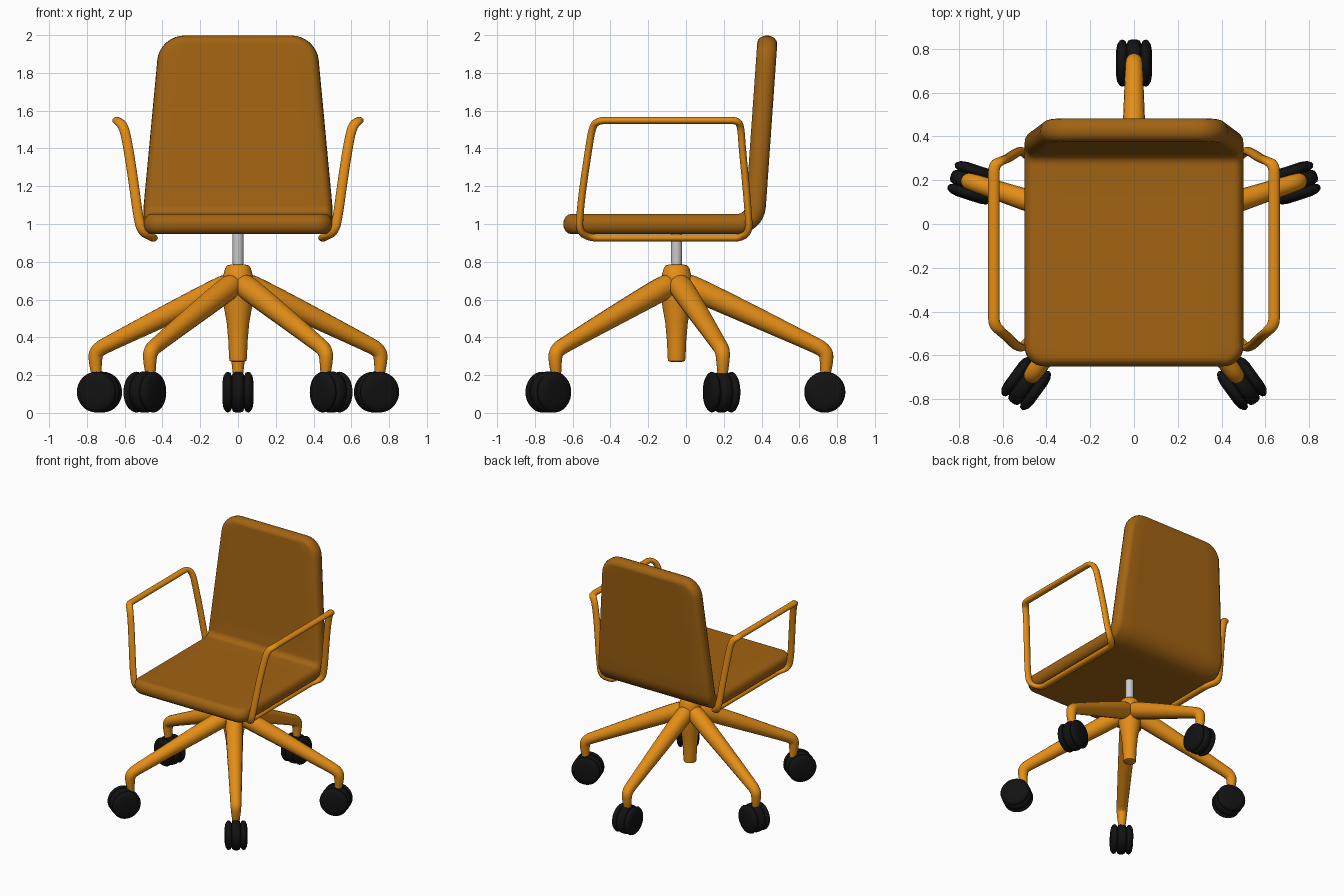
import bpy, math
from mathutils import Vector
from math import sin, cos, pi

if "Cube" in bpy.data.objects:
    bpy.data.objects.remove(bpy.data.objects["Cube"])


def material(name, rgb):
    m = bpy.data.materials.new(name)
    m.diffuse_color = (*rgb, 1)
    m.use_nodes = True
    m.node_tree.nodes["Principled BSDF"].inputs["Base Color"].default_value = m.diffuse_color
    return m


FABRIC = material("fabric", (0.36, 0.125, 0.006))
FRAME = material("frame", (0.78, 0.27, 0.008))
BLACK = material("black_plastic", (0.006, 0.006, 0.006))
CY = -0.05  # y of the swivel axis


def make(name, verts, faces, mat=None, angle=50):
    me = bpy.data.meshes.new(name)
    me.from_pydata([tuple(v) for v in verts], [], faces)
    me.validate()
    ob = bpy.data.objects.new(name, me)
    bpy.context.collection.objects.link(ob)
    if mat:
        me.materials.append(mat)
    bpy.ops.object.select_all(action='DESELECT')
    bpy.context.view_layer.objects.active = ob
    ob.select_set(True)
    bpy.ops.object.mode_set(mode='EDIT')
    bpy.ops.mesh.select_all(action='SELECT')
    bpy.ops.mesh.remove_doubles(threshold=1e-5)
    bpy.ops.mesh.normals_make_consistent(inside=False)
    bpy.ops.object.mode_set(mode='OBJECT')
    bpy.ops.object.shade_smooth_by_angle(angle=math.radians(angle))
    return ob


def lathe(name, profile, mat=None, n=32):
    """Revolve (radius, height) points about local z."""
    verts = [(r * cos(2 * pi * k / n), r * sin(2 * pi * k / n), z)
             for r, z in profile for k in range(n)]
    m = len(profile)
    faces = [(i * n + k, i * n + (k + 1) % n, (i + 1) * n + (k + 1) % n, (i + 1) * n + k)
             for i in range(m - 1) for k in range(n)]
    faces += [tuple(range(n))[::-1], tuple(range((m - 1) * n, m * n))]
    return make(name, verts, faces, mat)


def chaikin(pts, closed, times=3):
    """Round the corners of a path by cutting them."""
    for _ in range(times):
        new = [] if closed else [pts[0]]
        for i in range(len(pts) if closed else len(pts) - 1):
            a, b = pts[i], pts[(i + 1) % len(pts)]
            for t in (0.25, 0.75):
                new.append(tuple(p + (q - p) * t for p, q in zip(a, b)))
        if not closed:
            new.append(pts[-1])
        pts = new
    return pts


def sweep(name, pts, ref, closed, mat, n=16):
    """Elliptical tube along (x, y, z, a, b); a lies along ref."""
    pts = chaikin(pts, closed)
    m, verts = len(pts), []
    for i, p in enumerate(pts):
        prev = pts[i - 1] if closed or i else p
        nxt = pts[(i + 1) % m] if closed or i < m - 1 else p
        t = (Vector(nxt[:3]) - Vector(prev[:3])).normalized()
        u = (ref - t * ref.dot(t)).normalized()
        v = t.cross(u)
        for k in range(n):
            w = 2 * pi * k / n
            verts.append(Vector(p[:3]) + u * p[3] * cos(w) + v * p[4] * sin(w))
    faces = [(i * n + k, i * n + (k + 1) % n, ((i + 1) % m) * n + (k + 1) % n, ((i + 1) % m) * n + k)
             for i in range(m if closed else m - 1) for k in range(n)]
    if not closed:
        faces += [tuple(range(n))[::-1], tuple(range((m - 1) * n, m * n))]
    return make(name, verts, faces, mat)


# Seat and backrest: one padded L-shaped shell with rounded outline
SEAT, BEND, TURN = 0.92, 0.10, math.radians(86)
ARC = BEND * TURN
LENGTH = SEAT + ARC + 0.907


def shell_point(s, x, off):
    phi = min(max((s - SEAT) / BEND, 0), TURN)
    y = -0.65 + min(s, SEAT) + BEND * sin(phi)
    z = 1.0 + BEND * (1 - cos(phi))
    rest = max(s - SEAT - ARC, 0)
    return (x, y + rest * cos(phi) - off * sin(phi), z + rest * sin(phi) + off * cos(phi))


def half_width(s):
    return 0.5 - 0.085 * max(s - SEAT - ARC, 0) / 0.907


RF, RB, EDGE, HALF = 0.09, 0.13, 0.042, 0.053
rows = [(RF, -1, RF, i * pi / 16) for i in range(9)]
rows += [(RF + (SEAT - RF) * i / 6, 0, RF, pi / 2) for i in range(1, 7)]
rows += [(SEAT + ARC * i / 8, 0, RF, pi / 2) for i in range(1, 9)]
rows += [(SEAT + ARC + (0.907 - RB) * i / 6, 0, RB, pi / 2) for i in range(1, 6)]
rows += [(LENGTH - RB, 1, RB, pi / 2 - i * pi / 16) for i in range(9)]
NC, LAYERS = 9, 9
verts = []
for lay in range(LAYERS):
    th = -pi / 2 + pi * lay / (LAYERS - 1)
    inset, off = EDGE * (1 - cos(th)), HALF * sin(th)
    for sc, k, r, ang in rows:
        s = sc + k * (r - inset) * cos(ang)
        w = half_width(s) - r + (r - inset) * sin(ang)
        verts += [shell_point(s, w * (2 * j / (NC - 1) - 1), off) for j in range(NC)]
NR = len(rows)
grid = [(i * NC + j, i * NC + j + 1, (i + 1) * NC + j + 1, (i + 1) * NC + j)
        for i in range(NR - 1) for j in range(NC - 1)]
rim = ([j for j in range(NC)] + [i * NC + NC - 1 for i in range(1, NR)]
       + [(NR - 1) * NC + j for j in range(NC - 2, -1, -1)] + [i * NC for i in range(NR - 2, 0, -1)])
N = NR * NC
faces = [f[::-1] for f in grid] + [tuple(v + (LAYERS - 1) * N for v in f) for f in grid]
for lay in range(LAYERS - 1):
    for a, b in zip(rim, rim[1:] + rim[:1]):
        faces.append((a + lay * N, b + lay * N, b + (lay + 1) * N, a + (lay + 1) * N))
used = sorted({v for f in faces for v in f})
index = {v: i for i, v in enumerate(used)}
make("seat_and_backrest", [verts[v] for v in used],
     [tuple(index[v] for v in f) for f in faces], FABRIC)

# Armrest loops
ARM = [(.64, -.40, 1.548), (.64, .20, 1.548), (.64, .27, 1.548), (.605, .29, 1.52), (.58, .298, 1.4),
       (.55, .318, 1.2), (.53, .33, 1.05), (.51, .335, .96), (.45, .29, .926), (.45, .22, .926),
       (.45, -.42, .926), (.45, -.51, .926), (.51, -.565, .96), (.53, -.562, 1.05), (.55, -.545, 1.2),
       (.58, -.515, 1.4), (.605, -.495, 1.52), (.64, -.46, 1.548)]
for side, label in ((-1, "left"), (1, "right")):
    sweep("armrest_" + label, [(side * x, y, z, 0.026, 0.019) for x, y, z in ARM],
          Vector((1, 0, 0)), True, FRAME)

# Gas-lift post and hub
post = lathe("lift_post", [(0.024, 0.7), (0.03, 0.84), (0.03, 0.96)])
hub = lathe("hub", [(.03, .27), (.045, .275), (.048, .30), (.05, .37), (.06, .48), (.078, .58), (.085, .66),
                    (.083, .71), (.068, .765), (.058, .78), (.04, .785)], FRAME)
for ob in (post, hub):
    ob.location = (0, CY, 0)

# Five legs with casters
LEG = [(.03, .685, .03, .03), (.045, .68, .06, .06), (.10, .655, .065, .065), (.35, .54, .057, .057),
       (.70, .375, .043, .043), (.79, .33, .04, .04), (.795, .27, .035, .035), (.785, .18, .024, .024)]
HALF_CASTER = [(.055, -.082), (.085, -.077), (.102, -.066), (.108, -.055), (.103, -.041), (.088, -.034),
               (.088, -.032), (.102, -.027), (.109, -.012)]
CASTER = HALF_CASTER + [(r, -z) for r, z in HALF_CASTER[::-1]]
for i, reach in enumerate((0.785, 0.771, 0.839, 0.839, 0.771)):
    a = pi / 2 + i * 2 * pi / 5
    c, s = cos(a), sin(a)
    sweep(f"leg_{i + 1}", [(q * c, CY + q * s, z, ra, rb) for q, z, ra, rb in LEG],
          Vector((-s, c, 0)), False, FRAME)
    caster = lathe(f"caster_{i + 1}", CASTER, BLACK)
    caster.rotation_euler = (pi / 2, 0, a)
    caster.location = (reach * c, CY + reach * s, 0.11)
